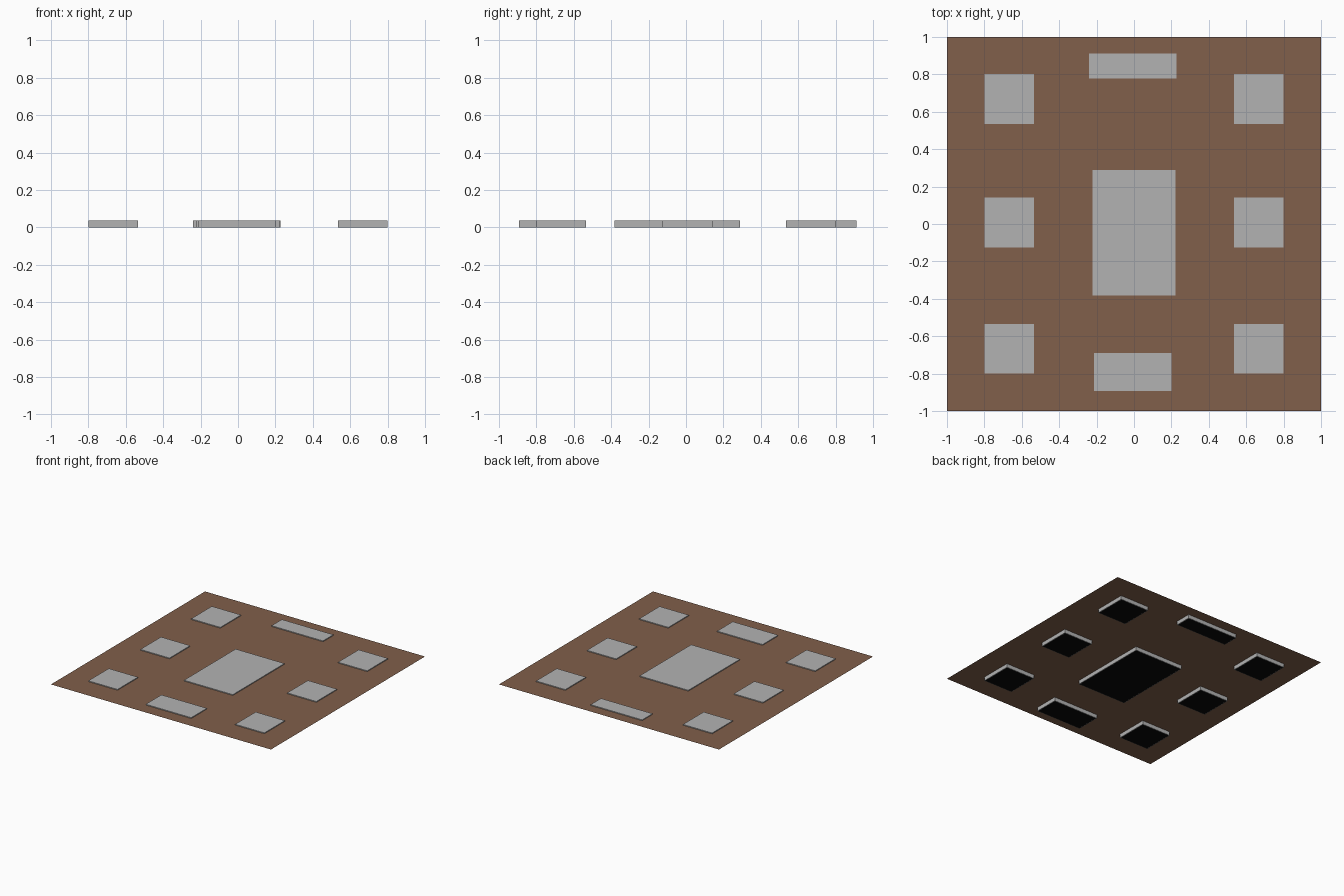
import bpy, bmesh

if "Cube" in bpy.data.objects:
    bpy.data.objects.remove(bpy.data.objects["Cube"])

HEIGHT = 0.038      # panel thickness
BOARD_Z = 0.031     # the board cuts the panels near their top


def material(name, colour):
    m = bpy.data.materials.new(name)
    m.diffuse_color = colour
    m.use_nodes = True
    m.node_tree.nodes["Principled BSDF"].inputs["Base Color"].default_value = m.diffuse_color
    return m


brown = material("brown", (0.22, 0.115, 0.07, 1))
grey = material("grey", (0.45, 0.45, 0.45, 1))
black = material("black", (0.002, 0.002, 0.002, 1))


def finish(name, bm, mats):
    me = bpy.data.meshes.new(name)
    bm.to_mesh(me)
    bm.free()
    for m in mats:
        me.materials.append(m)
    ob = bpy.data.objects.new(name, me)
    bpy.context.collection.objects.link(ob)
    return ob


def framed_panel(name, x0, x1, y0, y1):
    """Grey slab with a black sheet inset into its underside."""
    bm = bmesh.new()
    bmesh.ops.create_cube(bm, size=1)
    for v in bm.verts:
        v.co.x = x1 if v.co.x > 0 else x0
        v.co.y = y1 if v.co.y > 0 else y0
        v.co.z = HEIGHT if v.co.z > 0 else 0
    bm.normal_update()
    under = min(bm.faces, key=lambda f: f.normal.z)
    bmesh.ops.inset_region(bm, faces=[under], thickness=0.008)
    under.material_index = 1
    finish(name, bm, [grey, black])


# Thin brown board
bm = bmesh.new()
bmesh.ops.create_grid(bm, x_segments=1, y_segments=1, size=1)
board = finish("board", bm, [brown])
board.location.z = BOARD_Z

# Two side columns of square panels
for side, (x0, x1) in (("left", (-0.80, -0.535)), ("right", (0.535, 0.80))):
    for row, (y0, y1) in (("front", (-0.80, -0.535)),
                          ("middle", (-0.125, 0.143)),
                          ("back", (0.535, 0.803))):
        framed_panel(f"{side}_{row}_panel", x0, x1, y0, y1)

# Middle column of larger panels
framed_panel("centre_panel", -0.223, 0.221, -0.383, 0.288)
framed_panel("back_strip_panel", -0.24, 0.228, 0.778, 0.912)
framed_panel("front_strip_panel", -0.213, 0.20, -0.893, -0.69)
